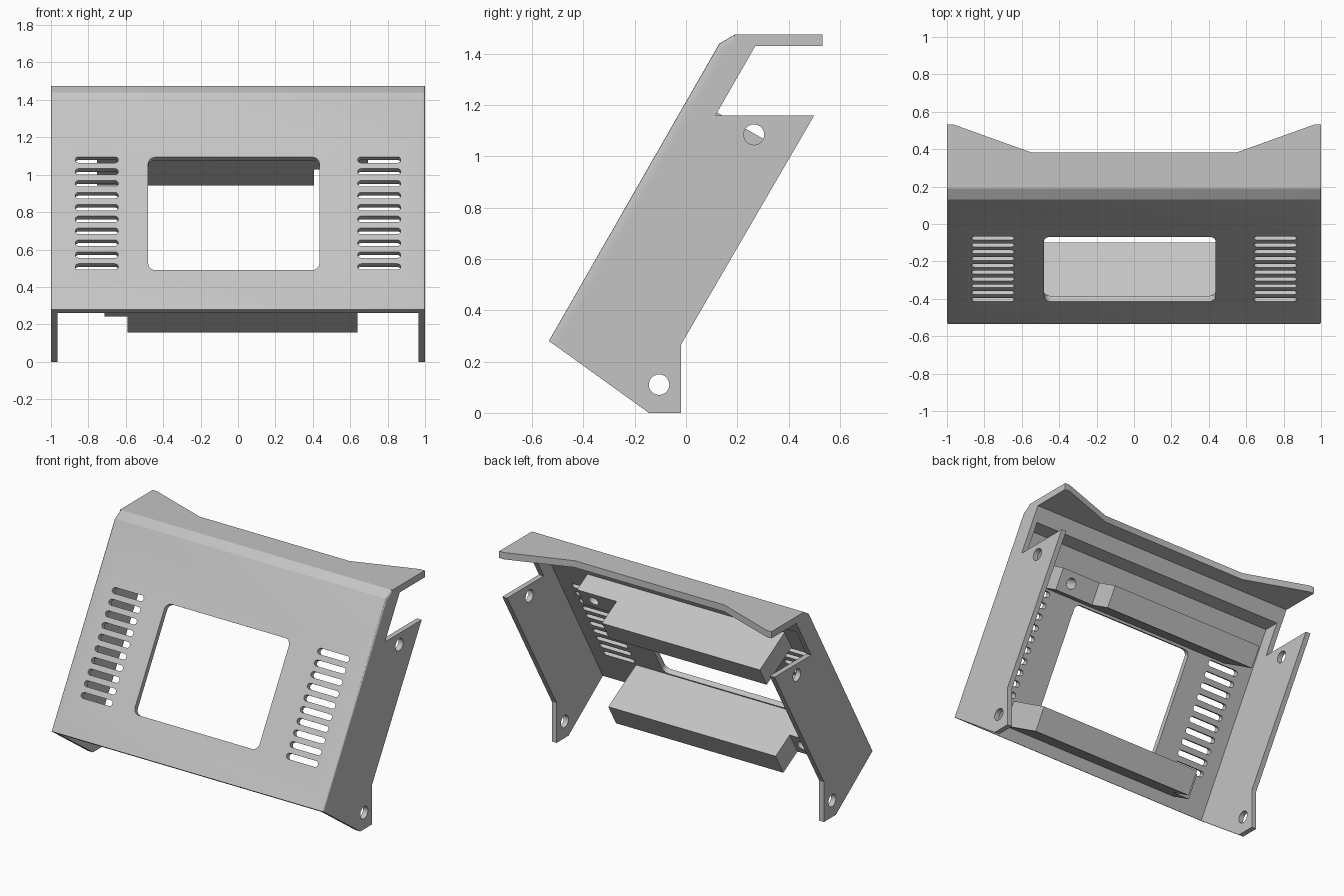
import bpy, bmesh, math
from mathutils import Vector

if "Cube" in bpy.data.objects:
    bpy.data.objects.remove(bpy.data.objects["Cube"], do_unlink=True)

grey = bpy.data.materials.new("light grey")
grey.use_nodes = True
colour = (0.55, 0.55, 0.55, 1)
grey.diffuse_color = colour
grey.node_tree.nodes["Principled BSDF"].inputs["Base Color"].default_value = colour

# Sloped frame of the front panel: s runs up the slope, u runs into the back
BASE = Vector((0, -0.535, 0.28))
UP = Vector((0, 0.665, 1.16)).normalized()
IN = Vector((0, UP.z, -UP.y))
THICK = 0.035


def side(y, z, x):
    return Vector((x, y, z))


def flat(x, y, z):
    return Vector((x, y, z))


def facing(x, s, u):
    return BASE + Vector((x, 0, 0)) + UP * s + IN * u


def shelf(x, u, s):
    return facing(x, s, u)


def prism(name, frame, outlines, lo, hi):
    """Extrude one or more outlines between two depths of a frame."""
    bm = bmesh.new()
    for pts in outlines:
        a = [bm.verts.new(frame(p, q, lo)) for p, q in pts]
        b = [bm.verts.new(frame(p, q, hi)) for p, q in pts]
        bm.faces.new(a)
        bm.faces.new(b[::-1])
        for i in range(len(pts)):
            j = (i + 1) % len(pts)
            bm.faces.new((a[i], b[i], b[j], a[j]))
    bmesh.ops.recalc_face_normals(bm, faces=bm.faces)
    mesh = bpy.data.meshes.new(name)
    bm.to_mesh(mesh)
    bm.free()
    mesh.materials.append(grey)
    obj = bpy.data.objects.new(name, mesh)
    bpy.context.collection.objects.link(obj)
    return obj


def rounded(cx, cy, w, h, r, n=6):
    """Rectangle with round corners; a circle when r is half the size."""
    pts = []
    for k, (sx, sy) in enumerate(((1, 1), (-1, 1), (-1, -1), (1, -1))):
        for i in range(n + 1):
            t = math.pi / 2 * (k + i / n)
            p = (cx + sx * (w / 2 - r) + r * math.cos(t),
                 cy + sy * (h / 2 - r) + r * math.sin(t))
            if not pts or math.dist(p, pts[-1]) > 1e-5:
                pts.append(p)
    if math.dist(pts[0], pts[-1]) < 1e-5:
        pts.pop()
    return pts


def circle(cx, cy, r):
    return rounded(cx, cy, 2 * r, 2 * r, r)


def select_only(obj):
    bpy.ops.object.select_all(action="DESELECT")
    obj.select_set(True)
    bpy.context.view_layer.objects.active = obj


def cut(obj, frame, outlines, lo, hi):
    cutter = prism("cutter", frame, outlines, lo, hi)
    cutter.hide_render = True
    mod = obj.modifiers.new("cut", "BOOLEAN")
    mod.operation = "DIFFERENCE"
    mod.solver = "EXACT"
    mod.object = cutter
    select_only(obj)
    bpy.ops.object.modifier_apply(modifier=mod.name)
    bpy.data.objects.remove(cutter, do_unlink=True)


# Sloped front panel with the folded top corner
corner = [(-0.535, 0.28), (0.13, 1.44), (0.19, 1.475)]
panel = prism("front_panel", side,
              [corner + [(0.19, 1.43), (0.164, 1.43), (-0.506, 0.26)]], -1, 1)
bm = bmesh.new()
bm.from_mesh(panel.data)
outer = [Vector(c) for c in corner]


def on_corner(v):
    return any((Vector((v.co.y, v.co.z)) - c).length < 1e-4 for c in outer)


ends = [e for e in bm.edges if all(on_corner(v) for v in e.verts)
        and e.verts[0].co.x * e.verts[1].co.x > 0]
bmesh.ops.bevel(bm, geom=ends, offset=0.012, segments=3, profile=0.5, affect="EDGES")
bm.to_mesh(panel.data)
bm.free()

# Window and the two columns of vent slots
openings = [rounded(-0.0225, 0.59, 0.915, 0.697, 0.04)]
for sx in (-1, 1):
    for i in range(10):
        openings.append(rounded(sx * 0.755, 0.263 + i * 0.0732, 0.23, 0.037, 0.0184))
cut(panel, facing, openings, -0.1, 0.1)

# Roof lip with a recessed back edge
right_edge = [(1, 0.19), (1, 0.532), (0.965, 0.532), (0.55, 0.383)]
prism("roof_lip", flat, [right_edge + [(-x, y) for x, y in right_edge[::-1]]], 1.43, 1.475)

# Stiffening beam under the roof
prism("roof_beam", side, [[(0.105, 1.345), (0.221, 1.345), (0.27, 1.43),
                           (0.27, 1.45), (0.17, 1.45)]], -0.966, 0.966)

# Side walls with a notch and two screw holes
wall = [(-0.506, 0.26), (0.164, 1.43), (0.27, 1.43), (0.115, 1.16), (0.5, 1.16),
        (-0.02, 0.265), (-0.02, 0), (-0.145, 0)]
for name, x in (("right_wall", -1), ("left_wall", 0.965)):
    obj = prism(name, side, [wall], x, x + 0.035)
    cut(obj, side, [circle(0.265, 1.085, 0.04), circle(-0.105, 0.11, 0.04)], x - 0.1, x + 0.1)

# Upper bar with its screw tab
bar = prism("upper_bar", shelf, [[(-0.755, 0.03), (0.695, 0.03), (0.695, 0.16),
                                  (0.405, 0.16), (0.405, 0.335), (-0.755, 0.335)]], 0.955, 1.1)
cut(bar, facing, [circle(0.6, 1.027, 0.035)], 0.06, 0.25)

# Lower bar with its screw tab
bar = prism("lower_bar", shelf, [[(-0.715, 0.03), (0.64, 0.03), (0.64, 0.37),
                                  (-0.59, 0.37), (-0.59, 0.2), (-0.715, 0.2)]], 0.07, 0.232)
cut(bar, facing, [circle(-0.652, 0.15, 0.035)], 0.06, 0.3)

# Smooth the round edges, keep the folds sharp
for obj in [o for o in bpy.context.collection.objects if o.type == "MESH"]:
    select_only(obj)
    bpy.ops.object.shade_smooth_by_angle(angle=math.radians(25))
